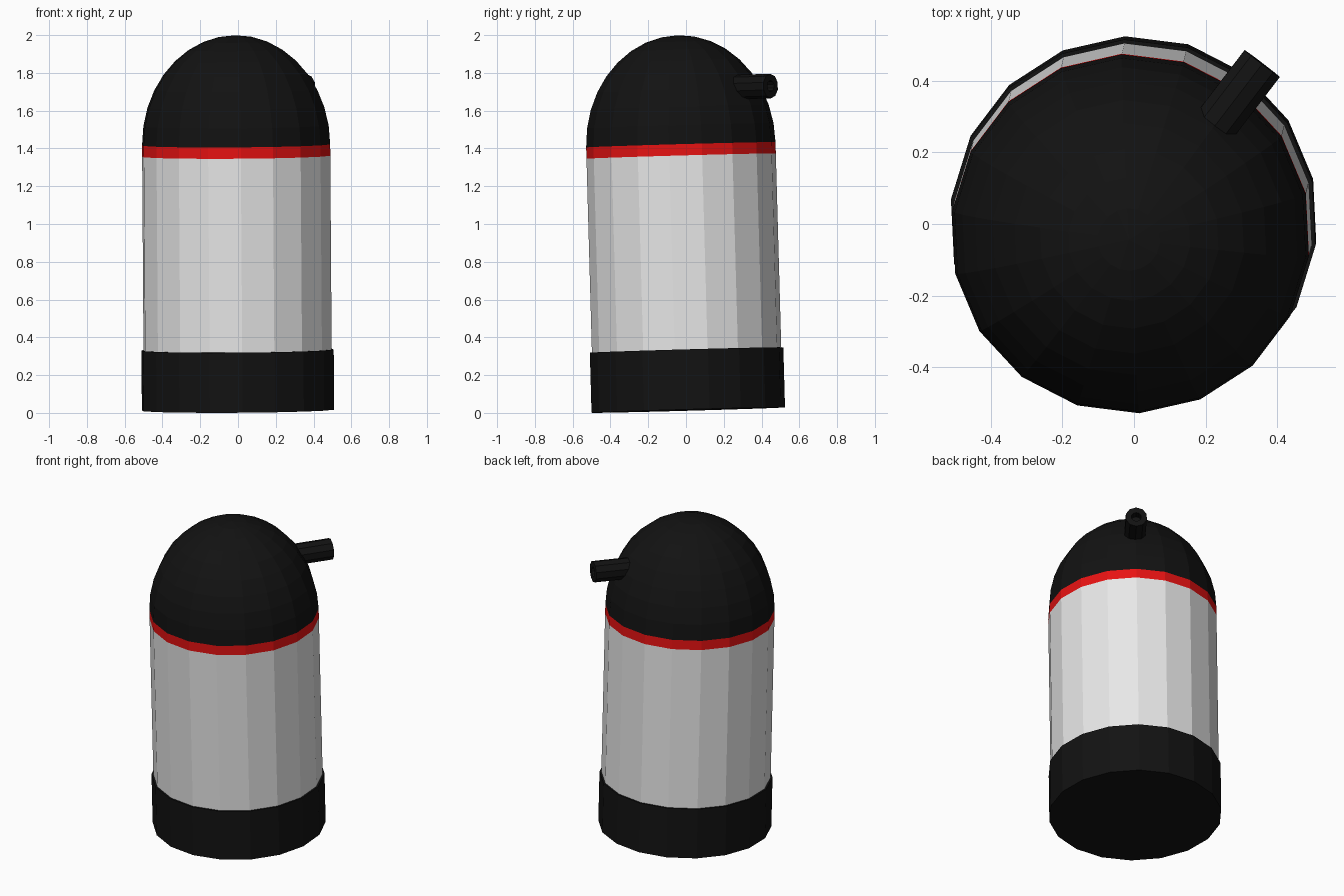
import bpy
import bmesh
from math import sin, cos, pi, radians
from mathutils import Matrix, Vector

cube = bpy.data.objects.get("Cube")
if cube:
    bpy.data.objects.remove(cube, do_unlink=True)


def make_material(name, rgb):
    mat = bpy.data.materials.new(name)
    mat.use_nodes = True
    color = (*rgb, 1.0)
    mat.diffuse_color = color
    node = next(n for n in mat.node_tree.nodes if n.type == "BSDF_PRINCIPLED")
    node.inputs["Base Color"].default_value = color
    node.inputs["Roughness"].default_value = 0.7
    return mat


black = make_material("black plastic", (0.006, 0.006, 0.006))
white = make_material("light grey", (0.8, 0.8, 0.8))
red = make_material("red", (0.8, 0.006, 0.006))

# The whole container leans very slightly
AXIS = Vector((-0.007, -0.028, 1.0))
LEAN = Matrix.Translation((0, 0.012, 0.015)) @ AXIS.to_track_quat("Z", "Y").to_matrix().to_4x4()
# Remove any roll so that the sides keep their heading
LEAN = Matrix.Translation((0, 0.012, 0.015)) @ Vector((0, 0, 1)).rotation_difference(AXIS).to_matrix().to_4x4()


def revolve(name, profile, mat, sides=18, phase=12.8, place=Matrix()):
    """Turn (radius, height) points around z; zero radius makes a pole."""
    bm = bmesh.new()
    rings = []
    for r, z in profile:
        if r == 0:
            rings.append([bm.verts.new((0, 0, z))] * sides)
        else:
            angles = [radians(phase) + 2 * pi * i / sides for i in range(sides)]
            rings.append([bm.verts.new((r * cos(a), r * sin(a), z)) for a in angles])
    for low, high in zip(rings, rings[1:]):
        for i in range(sides):
            j = (i + 1) % sides
            corners = list(dict.fromkeys((low[i], low[j], high[j], high[i])))
            bm.faces.new(corners)
    for ring in (rings[0], rings[-1]):
        if ring[0] is not ring[1]:
            bm.faces.new(ring)
    bmesh.ops.recalc_face_normals(bm, faces=bm.faces)
    bm.transform(LEAN @ place)
    mesh = bpy.data.meshes.new(name)
    bm.to_mesh(mesh)
    bm.free()
    mesh.materials.append(mat)
    obj = bpy.data.objects.new(name, mesh)
    bpy.context.collection.objects.link(obj)
    return obj


# Base, body and band
revolve("base", [(0.513, 0), (0.513, 0.318)], black)
revolve("body", [(0.502, 0.318), (0.502, 1.345)], white)
revolve("red_band", [(0.502, 1.345), (0.502, 1.405)], red)

# Domed lid
STEPS = 9
dome = [(0.502 * cos(pi / 2 * i / STEPS), 1.405 + 0.58 * sin(pi / 2 * i / STEPS))
        for i in range(STEPS)]
revolve("domed_lid", dome + [(0, 1.985)], black)

# Spout with a bored end, pointing out of the back left of the lid
outward = (Matrix.Translation((0, 0, 1.70)) @ Matrix.Rotation(radians(52.6), 4, "Z")
           @ Matrix.Rotation(pi / 2, 4, "Y"))
revolve("spout", [(0.065, 0.3), (0.065, 0.609), (0.03, 0.609), (0.03, 0.56)],
        black, sides=10, phase=0, place=outward)
